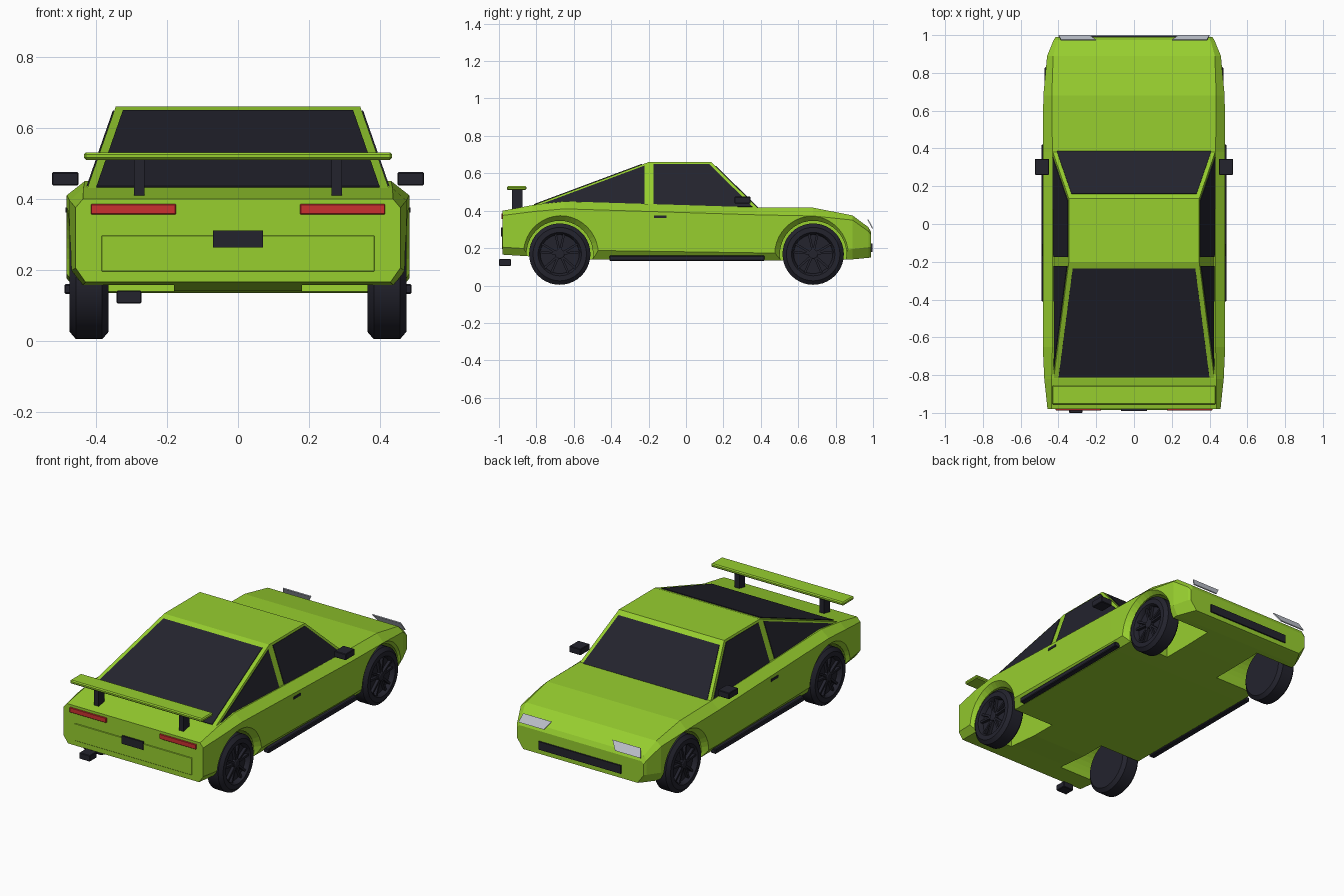
import bpy, bmesh, math
from mathutils import Vector, Matrix

if "Cube" in bpy.data.objects:
    bpy.data.objects.remove(bpy.data.objects["Cube"])


def material(name, rgb):
    m = bpy.data.materials.new(name)
    m.diffuse_color = (*rgb, 1)
    m.use_nodes = True
    m.node_tree.nodes["Principled BSDF"].inputs["Base Color"].default_value = m.diffuse_color
    return m


GREEN = material("lime paint", (0.31, 0.62, 0.028))
DARK = material("dark trim", (0.017, 0.017, 0.027))
RED = material("tail red", (0.60, 0.03, 0.03))
GREY = material("lamp grey", (0.56, 0.59, 0.66))


def finish(name, bm, mat, smooth=False):
    bmesh.ops.recalc_face_normals(bm, faces=bm.faces[:])
    me = bpy.data.meshes.new(name)
    bm.to_mesh(me)
    bm.free()
    me.materials.append(mat)
    ob = bpy.data.objects.new(name, me)
    bpy.context.collection.objects.link(ob)
    if smooth:
        bpy.context.view_layer.objects.active = ob
        ob.select_set(True)
        bpy.ops.object.shade_smooth_by_angle(angle=math.radians(30))
        ob.select_set(False)
    return ob


def loft(rings, bm=None):
    bm = bm or bmesh.new()
    vs = [[bm.verts.new(p) for p in r] for r in rings]
    n = len(rings[0])
    for a, b in zip(vs, vs[1:]):
        for i in range(n):
            bm.faces.new((a[i], a[(i + 1) % n], b[(i + 1) % n], b[i]))
    bm.faces.new(vs[0])
    bm.faces.new(vs[-1][::-1])
    return bm


def box(name, x, y, z, mat, bevel=0.0):
    bm = bmesh.new()
    size = Matrix.Diagonal((abs(x[1] - x[0]), y[1] - y[0], z[1] - z[0], 1))
    mid = Vector((sum(x) / 2, sum(y) / 2, sum(z) / 2))
    bmesh.ops.create_cube(bm, size=1, matrix=Matrix.Translation(mid) @ size)
    if bevel:
        bmesh.ops.bevel(bm, geom=bm.edges[:], offset=bevel, segments=1, affect='EDGES')
    return finish(name, bm, mat)


def plate(name, pts, out, mat, t=0.004):
    """Thin panel lying on a face, thickened towards the direction out."""
    pts = [Vector(p) for p in pts]
    n = (pts[1] - pts[0]).cross(pts[2] - pts[0]).normalized()
    if n.dot(Vector(out)) < 0:
        n = -n
    return finish(name, loft([[p - n * 0.002 for p in pts], [p + n * t for p in pts]]), mat)


def lathe(profile, y, z, s, seg=40):
    """Solid of (x, radius) steps turned about a sideways axle."""
    return loft([[(s * x, y + r * math.cos(2 * math.pi * i / seg), z + r * math.sin(2 * math.pi * i / seg))
                  for i in range(seg)] for x, r in profile])


# Body shell: y, floor z/x, sill z, side x, shoulder z, deck x/z
stations = [
    (-0.98, .165, .43, .205, .458, .375, .437, .40),
    (-0.82, .155, .44, .195, .475, .395, .436, .43),
    (-0.65, .140, .45, .190, .483, .410, .432, .45),
    (0.38, .135, .45, .175, .483, .378, .432, .418),
    (0.68, .135, .45, .175, .480, .372, .435, .416),
    (0.89, .140, .43, .195, .460, .350, .428, .375),
    (0.975, .148, .385, .205, .425, .290, .405, .312),
    (0.99, .150, .375, .205, .415, .270, .400, .285),
]
rings = []
for y, zb, xb, z1, xs, z2, xt, zt in stations:
    half = [(xb, zb), (xs, z1), (xs, z2), (xt, zt)]
    rings.append([(x, y, z) for x, z in half] + [(-x, y, z) for x, z in half[::-1]])
body = finish("body", loft(rings), GREEN)

# Wheel wells with flared arches, and wheels
for end, wy in (("rear", -0.675), ("front", 0.68)):
    for side, s in (("left", -1), ("right", 1)):
        well = finish(f"{end}_{side}_well_cutter",
                      lathe([(.18, .178), (.452, .178), (.50, .222)], wy, .168, s), GREEN)
        well.hide_render = True
        well.hide_viewport = False
        well.display_type = 'WIRE'
        mod = body.modifiers.new("wheel well", 'BOOLEAN')
        mod.operation = 'DIFFERENCE'
        mod.solver = 'EXACT'
        mod.object = well
        # Tyre with dished rim
        finish(f"{end}_{side}_wheel",
               lathe([(.365, .05), (.365, .143), (.383, .164), (.457, .164), (.475, .143),
                      (.475, .116), (.468, .110), (.448, .104), (.448, .02)], wy, .168, s),
               DARK, True)
        # Hub and five forked spokes
        bm = lathe([(.44, .026), (.466, .026), (.47, .02)], wy, .168, s, 20)
        for k in range(5):
            a = math.pi / 2 + k * 2 * math.pi / 5
            for fork in (-0.13, 0.13):
                spoke = []
                for r, ang, w in ((.015, a + fork, .006), (.11, a + fork * 1.6, .006)):
                    c, d = math.cos(ang), math.sin(ang)
                    spoke.append([(s * x, wy + r * c - q * d, .168 + r * d + q * c)
                                  for x, q in ((.445, -w), (.465, -w), (.465, w), (.445, w))])
                loft(spoke, bm)
        finish(f"{end}_{side}_spokes", bm, DARK)


# Cabin with flat leaning sides
def cx(z):
    return .425 - .348 * (z - .43)


outline = [(-.83, .425), (-.2, .66), (.135, .66), (.39, .408)]
cabin = [[(s * cx(z), y, z) for y, z in outline] for s in (-1, 1)]
finish("cabin", loft(cabin), GREEN)


# Windscreen and rear window
def slope_glass(name, p, q, inset, out):
    pts = [(-(cx(p[1]) - inset), *p), (cx(p[1]) - inset, *p),
           (cx(q[1]) - inset, *q), (-(cx(q[1]) - inset), *q)]
    plate(name, pts, out, DARK)


def on(a, b, t):
    return (a[0] + (b[0] - a[0]) * t, a[1] + (b[1] - a[1]) * t)


slope_glass("windscreen", on(outline[3], outline[2], .03), on(outline[3], outline[2], .91), .022, (0, 1, 1))
slope_glass("rear_window", on(outline[0], outline[1], .03), on(outline[0], outline[1], .945), .025, (0, -1, 1))

for side, s in (("left", -1), ("right", 1)):
    # Side windows
    front = [(-.175, .425), (-.175, .648), (.125, .648), (.355, .42)]
    back = [(-.222, .43), (-.222, .64), (-.775, .434)]
    for nm, pts in (("door_window", front), ("quarter_window", back)):
        plate(f"{side}_{nm}", [(s * cx(z), y, z) for y, z in pts], (s, 0, 0), DARK)
    # Mirror, sill, handle, wing strut
    box(f"{side}_mirror", (s * .45, s * .525), (.26, .345), (.438, .475), DARK, .003)
    box(f"{side}_side_skirt", (s * .455, s * .49), (-.41, .42), (.132, .16), DARK, .004)
    box(f"{side}_door_handle", (s * .478, s * .487), (-.17, -.105), (.361, .375), DARK)
    box(f"{side}_wing_strut", (s * .263, s * .293), (-.93, -.875), (.40, .512), DARK)
    # Lamps
    box(f"{side}_tail_lamp", (s * .175, s * .415), (-.987, -.975), (.356, .385), RED, .002)
    plate(f"{side}_headlamp", [(s * .20, .972, .352), (s * .385, .972, .352),
                               (s * .40, .997, .305), (s * .235, .997, .305)], (0, 1, .5), GREY)

# Rear wing
box("rear_wing", (-.435, .435), (-.957, -.853), (.51, .531), GREEN, .006)

# Rear panel, number plate, exhaust, nose intake
box("rear_panel", (-.385, .385), (-.984, -.976), (.195, .297), GREEN, .002)
box("number_plate", (-.07, .07), (-.99, -.98), (.263, .31), DARK)
box("exhaust", (-.343, -.272), (-1.0, -.935), (.105, .141), DARK, .003)
box("nose_intake", (-.27, .27), (.98, .998), (.178, .226), DARK)
